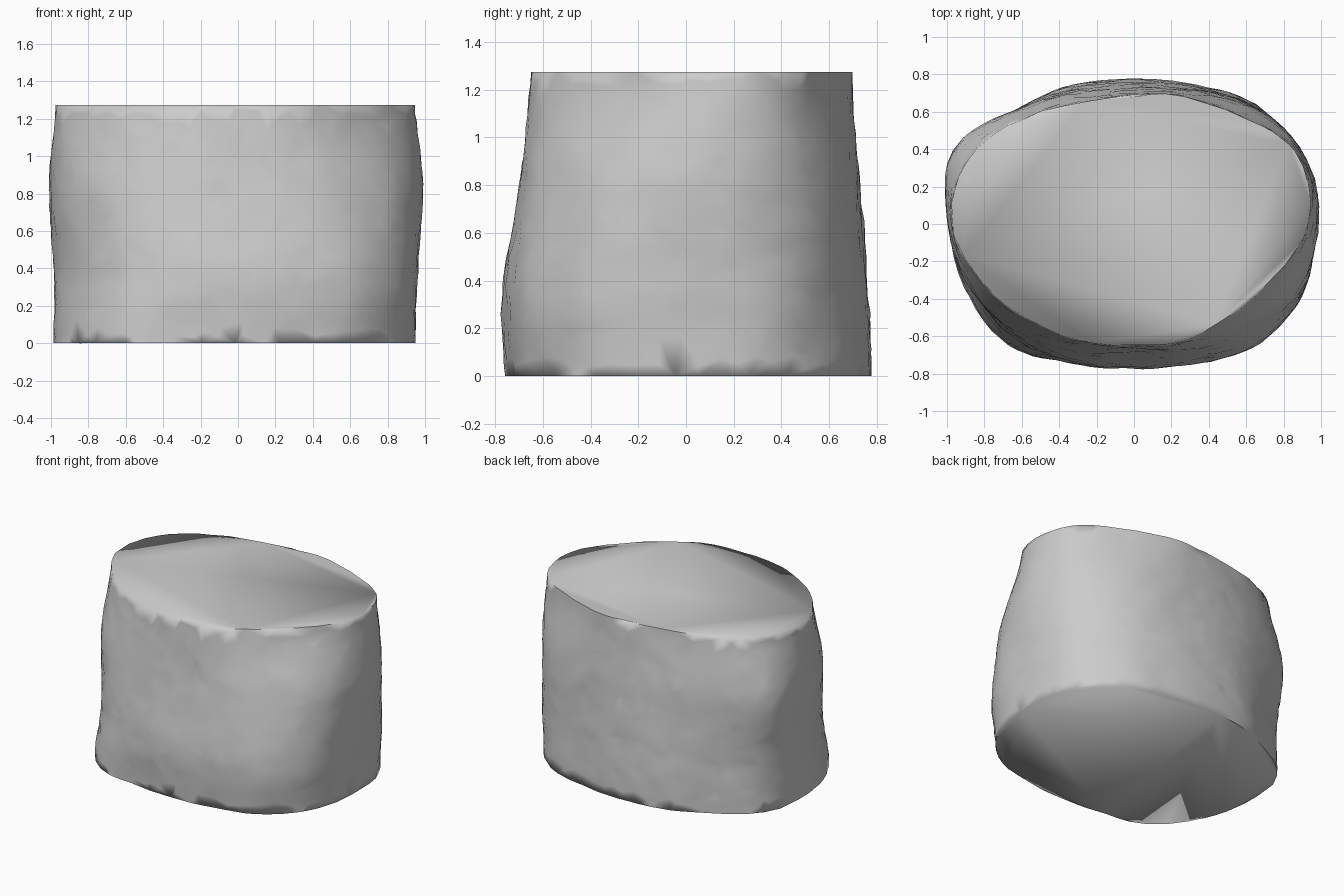
import bpy, bmesh, math, random
from mathutils import Vector, noise

random.seed(4)
cube = bpy.data.objects.get("Cube")
if cube:
    bpy.data.objects.remove(cube, do_unlink=True)

HEIGHT = 1.275
SEGMENTS, ROWS = 88, 34

# Outline radii every 22.5 degrees from +x, at four heights
OUTLINES = [
    (0.0, [.95, .97, .91, .81, .78, .81, .88, 1.0, .99, .97, .93, .8, .76, .79, .9, .95]),
    (0.35, [.96, .98, .9, .8, .765, .8, .87, 1.0, .975, .93, .89, .81, .77, .81, .92, .98]),
    (0.85, [.99, .985, .88, .77, .725, .76, .87, 1.04, 1.0, .94, .83, .735, .69, .74, .82, .93]),
    (HEIGHT, [.935, .955, .81, .735, .69, .71, .81, .95, .975, .865, .75, .685, .65, .68, .71, .79]),
]


def spline(a, b, c, d, t):
    """Catmull-Rom blend between b and c."""
    return b + 0.5 * t * (c - a + t * (2 * a - 5 * b + 4 * c - d + t * (3 * (b - c) + d - a)))


def ring_radius(radii, angle):
    u = angle / math.tau * len(radii)
    i = math.floor(u)
    pts = [radii[(i + k) % len(radii)] for k in (-1, 0, 1, 2)]
    return spline(*pts, u - i)


def radius(angle, z):
    values = [ring_radius(r, angle) for _, r in OUTLINES]
    levels = [h for h, _ in OUTLINES]
    i = max(k for k in range(len(levels) - 1) if z >= levels[k])
    t = (z - levels[i]) / (levels[i + 1] - levels[i])
    last = len(values) - 1
    return spline(values[max(i - 1, 0)], values[i], values[i + 1], values[min(i + 2, last)], t)


# Rough side wall: stacked jittered rings with broad dents and fine chips
bm = bmesh.new()
rings = []
for row in range(ROWS + 1):
    rim = row in (0, ROWS)
    ring = []
    for s in range(SEGMENTS):
        angle = math.tau * (s + (0.5 if row % 2 else 0) + random.uniform(-.25, .25)) / SEGMENTS
        z = HEIGHT * row / ROWS
        if not rim:
            z += random.uniform(-.01, .01)
        r = radius(angle, z)
        p = Vector((r * math.cos(angle), r * math.sin(angle), z))
        r += 0.007 * noise.noise(p * 4) + 0.007 * noise.noise(p * 13) - 0.002
        ring.append(bm.verts.new((r * math.cos(angle), r * math.sin(angle), z)))
    rings.append(ring)
for row in range(ROWS):
    low, high = rings[row], rings[row + 1]
    for s in range(SEGMENTS):
        n = (s + 1) % SEGMENTS
        a, b, c, d = low[s], low[n], high[n], high[s]
        tris = ((a, b, c), (a, c, d)) if row % 2 else ((a, b, d), (b, c, d))
        for tri in tris:
            bm.faces.new(tri)

# Flat cut ends
bm.faces.new(rings[-1])
bm.faces.new(list(reversed(rings[0])))
bm.normal_update()

mesh = bpy.data.meshes.new("rough_block")
bm.to_mesh(mesh)
bm.free()
block = bpy.data.objects.new("rough_block", mesh)
bpy.context.collection.objects.link(block)

# Pale grey stone
grey = bpy.data.materials.new("pale_grey")
grey.use_nodes = True
color = (0.6, 0.6, 0.6, 1)
grey.diffuse_color = color
grey.node_tree.nodes["Principled BSDF"].inputs["Base Color"].default_value = color
mesh.materials.append(grey)

# Smooth sides with crisp rims, then irregular chipped facets
bpy.ops.object.select_all(action="DESELECT")
block.select_set(True)
bpy.context.view_layer.objects.active = block
bpy.ops.object.shade_smooth_by_angle(angle=math.radians(40))
facets = block.modifiers.new("chipped_facets", "DECIMATE")
facets.ratio = 0.45
